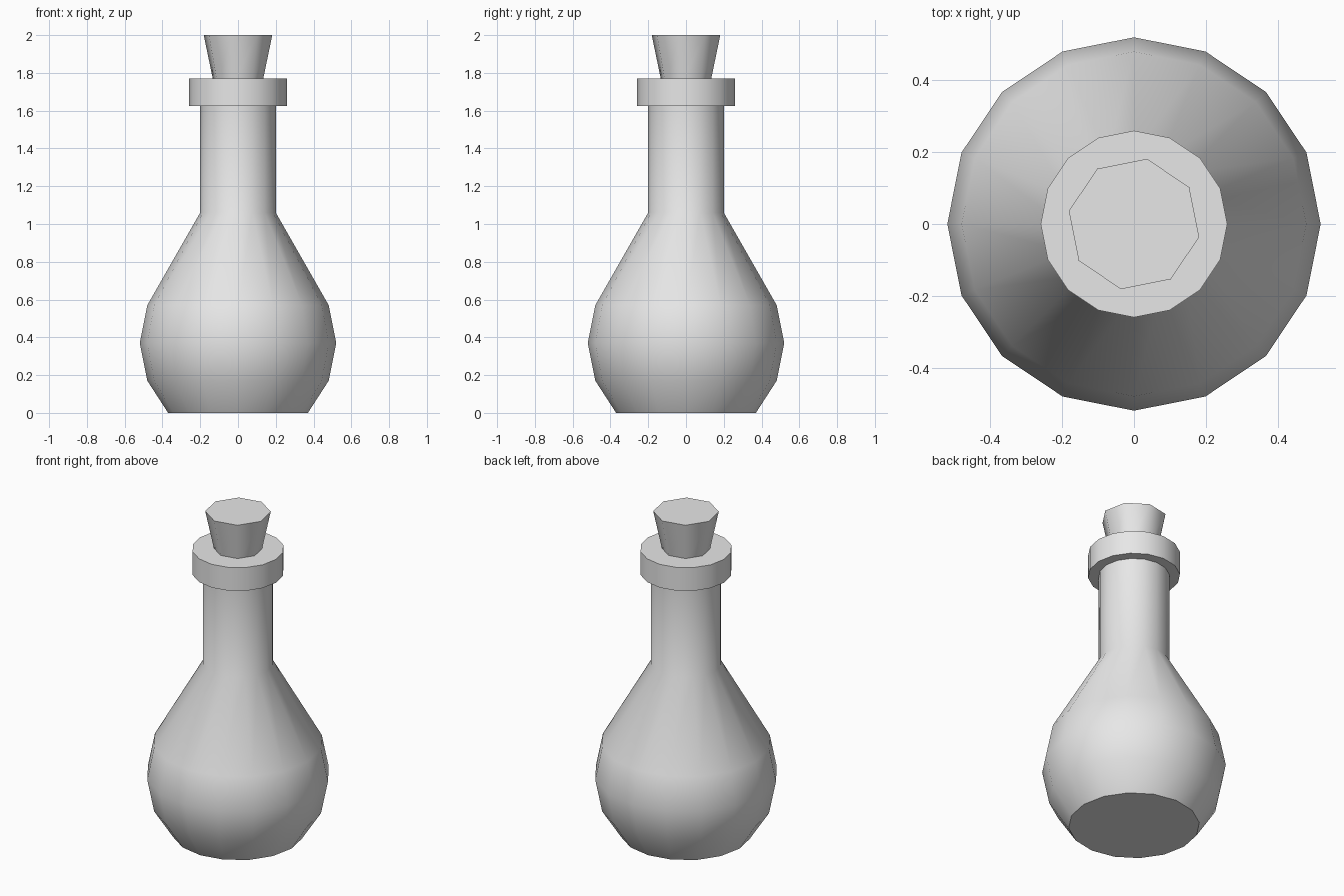
import bpy
import bmesh
from math import cos, sin, tau, radians

cube = bpy.data.objects.get("Cube")
if cube:
    bpy.data.objects.remove(cube, do_unlink=True)

# One plain grey for everything
grey = bpy.data.materials.new("light grey")
grey.use_nodes = True
colour = (0.8, 0.8, 0.8, 1)
grey.diffuse_color = colour
grey.node_tree.nodes["Principled BSDF"].inputs["Base Color"].default_value = colour


def turned(name, profile, sides, turn=0.0):
    """Turn a (radius, height) profile, listed bottom to top, into a capped solid."""
    bm = bmesh.new()
    rings = []
    for r, z in profile:
        angles = [turn + tau * i / sides for i in range(sides)]
        rings.append([bm.verts.new((r * cos(a), r * sin(a), z)) for a in angles])
    for low, high in zip(rings, rings[1:]):
        for i in range(sides):
            j = (i + 1) % sides
            bm.faces.new((low[i], low[j], high[j], high[i]))
    bm.faces.new(rings[0][::-1])
    bm.faces.new(rings[-1])
    mesh = bpy.data.meshes.new(name)
    bm.to_mesh(mesh)
    bm.free()
    mesh.materials.append(grey)
    obj = bpy.data.objects.new(name, mesh)
    bpy.context.collection.objects.link(obj)
    bpy.ops.object.select_all(action="DESELECT")
    obj.select_set(True)
    bpy.context.view_layer.objects.active = obj
    bpy.ops.object.shade_smooth_by_angle(angle=radians(50))
    return obj


# Round body, shoulder, neck and lip in one profile
turned("bottle", [(0.37, 0), (0.48, 0.17), (0.52, 0.37), (0.48, 0.57),
                  (0.2, 1.06), (0.2, 1.625), (0.26, 1.625), (0.26, 1.77)], 16)

# Tapered stopper, set slightly askew in the mouth
turned("stopper", [(0.13, 1.74), (0.185, 2)], 8, radians(-11.25))
